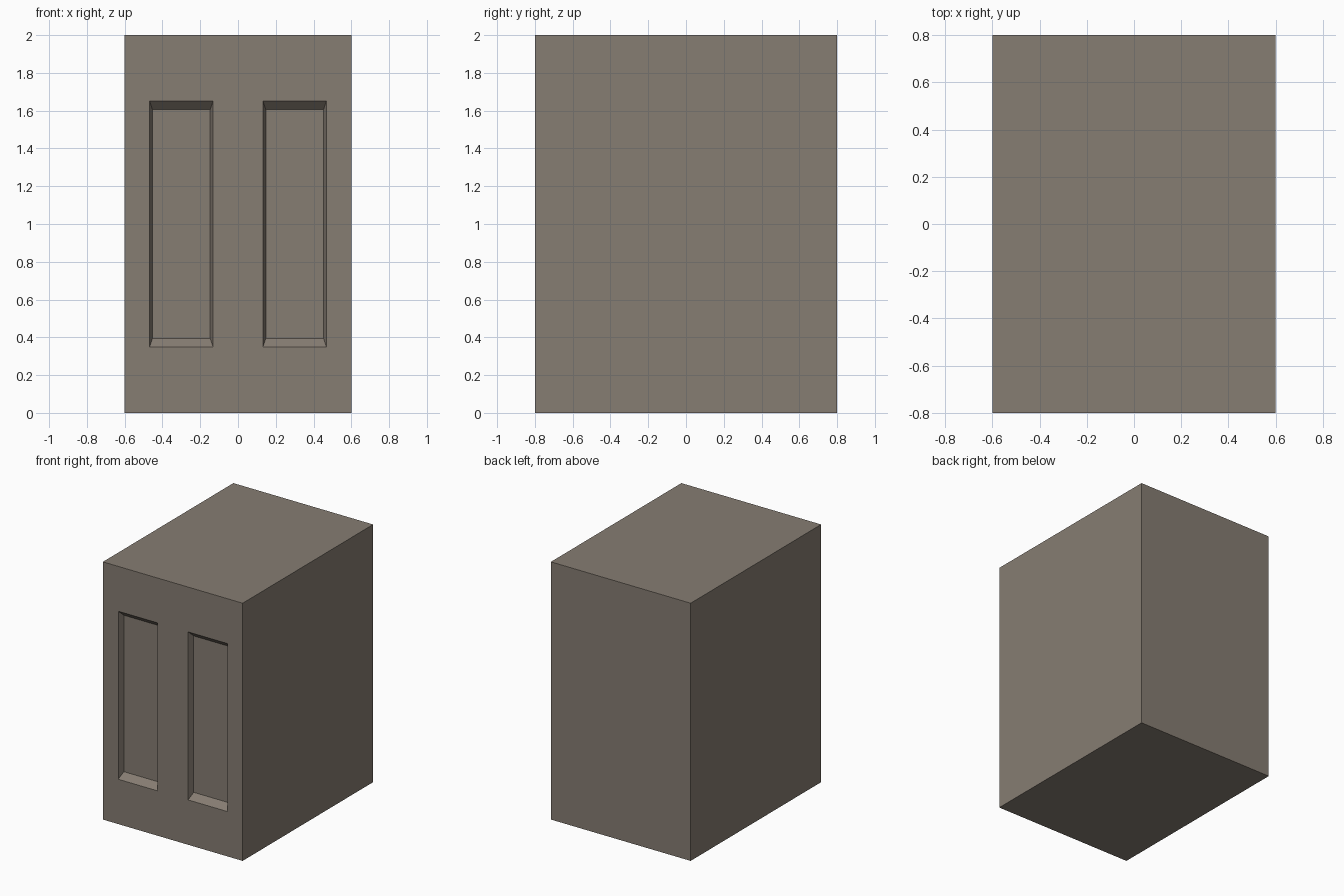
import bpy, bmesh

if "Cube" in bpy.data.objects:
    bpy.data.objects.remove(bpy.data.objects["Cube"])

W, D, H = 1.2, 1.6, 2.0
DEPTH = 0.047                       # recess depth
HX, HZ, ZC = 0.168, 0.652, 1.0      # panel half sizes at the front face, centre height
IX, IZ = 0.015, 0.045               # bevel slope of the recess walls


def box(name, front, back, y0, y1, centre):
    """Box along y with separate half sizes (x, z) at front and back."""
    bm = bmesh.new()
    bmesh.ops.create_cube(bm, size=2)
    for v in bm.verts:
        sx, sz = front if v.co.y < 0 else back
        v.co = (centre[0] + v.co.x * sx, y0 if v.co.y < 0 else y1, centre[1] + v.co.z * sz)
    mesh = bpy.data.meshes.new(name)
    bm.to_mesh(mesh)
    bm.free()
    ob = bpy.data.objects.new(name, mesh)
    bpy.context.collection.objects.link(ob)
    return ob


# Main block
body = box("cabinet_block", (W / 2, H / 2), (W / 2, H / 2), -D / 2, D / 2, (0, H / 2))
mat = bpy.data.materials.new("warm_grey")
mat.diffuse_color = (0.24, 0.205, 0.17, 1)
mat.use_nodes = True
mat.node_tree.nodes["Principled BSDF"].inputs["Base Color"].default_value = mat.diffuse_color
body.data.materials.append(mat)

# Two tapered recessed panels cut into the front
for side in (-1, 1):
    cutter = box("panel_cutter", (HX + IX, HZ + IZ), (HX - IX, HZ - IZ),
                 -D / 2 - DEPTH, -D / 2 + DEPTH, (side * 0.3, ZC))
    cutter.data.materials.append(mat)
    cutter.hide_render = True
    mod = body.modifiers.new("panel_recess", 'BOOLEAN')
    mod.operation = 'DIFFERENCE'
    mod.solver = 'EXACT'
    mod.object = cutter
    bpy.context.view_layer.objects.active = body
    bpy.ops.object.modifier_apply(modifier=mod.name)
    bpy.data.objects.remove(cutter)
